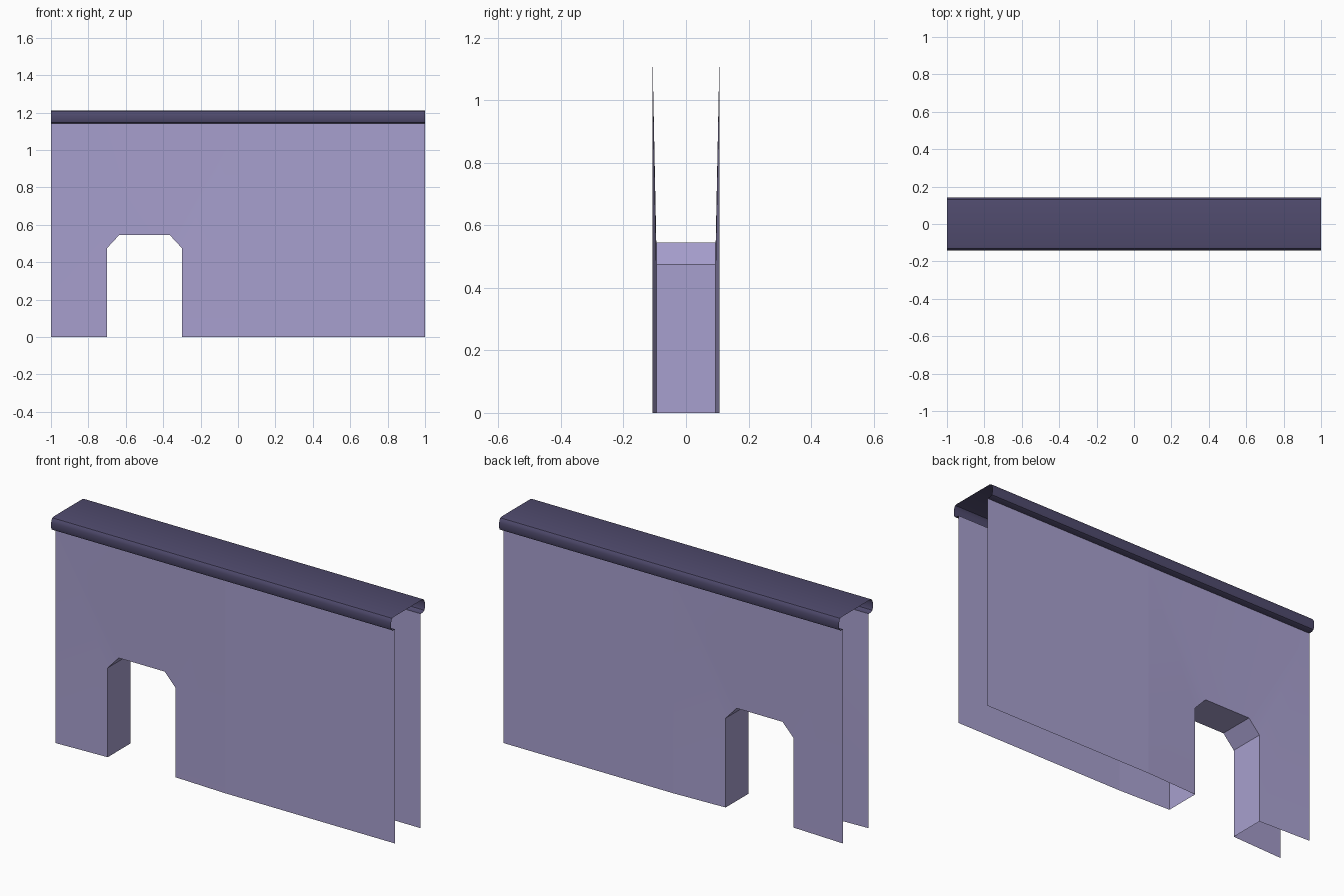
import bpy, bmesh
from math import radians

cube = bpy.data.objects.get("Cube")
if cube:
    bpy.data.objects.remove(cube)


def material(name, rgb):
    mat = bpy.data.materials.new(name)
    mat.use_nodes = True
    mat.diffuse_color = (*rgb, 1)
    mat.node_tree.nodes["Principled BSDF"].inputs["Base Color"].default_value = (*rgb, 1)
    return mat


LAVENDER = material("lavender plaster", (0.39, 0.35, 0.62))
PURPLE = material("dark purple trim", (0.08, 0.07, 0.155))


def build(name, faces, mat):
    """Make an object from a list of faces, each a list of points."""
    bm = bmesh.new()
    for points in faces:
        bm.faces.new([bm.verts.new(p) for p in points])
    bmesh.ops.remove_doubles(bm, verts=bm.verts, dist=0.0005)
    mesh = bpy.data.meshes.new(name)
    bm.to_mesh(mesh)
    bm.free()
    mesh.materials.append(mat)
    obj = bpy.data.objects.new(name, mesh)
    bpy.context.collection.objects.link(obj)
    bpy.ops.object.select_all(action='DESELECT')
    bpy.context.view_layer.objects.active = obj
    obj.select_set(True)
    bpy.ops.object.shade_smooth_by_angle(angle=radians(35))
    return obj


OUTER, INNER = 0.107, 0.095   # half thickness at the wall and at the doorway
TOP = 1.14

# Doorway outline with cut corners, from its right foot to its left foot
door = [(-0.7, 0), (-0.7, 0.475), (-0.635, 0.545),
        (-0.365, 0.545), (-0.3, 0.475), (-0.3, 0)]
corners = [(-1, 0), (-1, TOP), (-1, TOP), (0, TOP), (0, TOP), (0, 0)]


def wall_faces(side):
    """One wall sheet, pinched inwards around the doorway."""
    faces = []
    for i in range(len(door) - 1):
        ring = [(x, side * INNER, z) for x, z in door[i:i + 2]]
        rim = [(x, side * OUTER, z) for x, z in corners[i:i + 2]]
        if rim[0] == rim[1]:
            rim.pop()
        faces.append(ring + rim[::-1])
    faces.append([(0, side * OUTER, 0), (0, side * OUTER, TOP),
                  (1, side * OUTER, TOP), (1, side * OUTER, 0)])
    return [f[::-1] for f in faces] if side < 0 else faces


build("front_wall", wall_faces(-1), LAVENDER)
build("back_wall", wall_faces(1), LAVENDER)

# Lining of the doorway
lining = [[(a[0], -INNER, a[1]), (a[0], INNER, a[1]),
           (b[0], INNER, b[1]), (b[0], -INNER, b[1])]
          for a, b in zip(door, door[1:])]
build("doorway_lining", lining, LAVENDER)

# Coping: a sheet with rounded edges that curl in under the lip
half = [(0.107, 1.14), (0.127, 1.141), (0.138, 1.147), (0.142, 1.158),
        (0.142, 1.185), (0.139, 1.198), (0.132, 1.207), (0.12, 1.21)]
profile = half + [(-y, z) for y, z in reversed(half)]
coping = [[(-1, a[0], a[1]), (1, a[0], a[1]), (1, b[0], b[1]), (-1, b[0], b[1])]
          for a, b in zip(profile, profile[1:])]
build("top_coping", coping, PURPLE)
